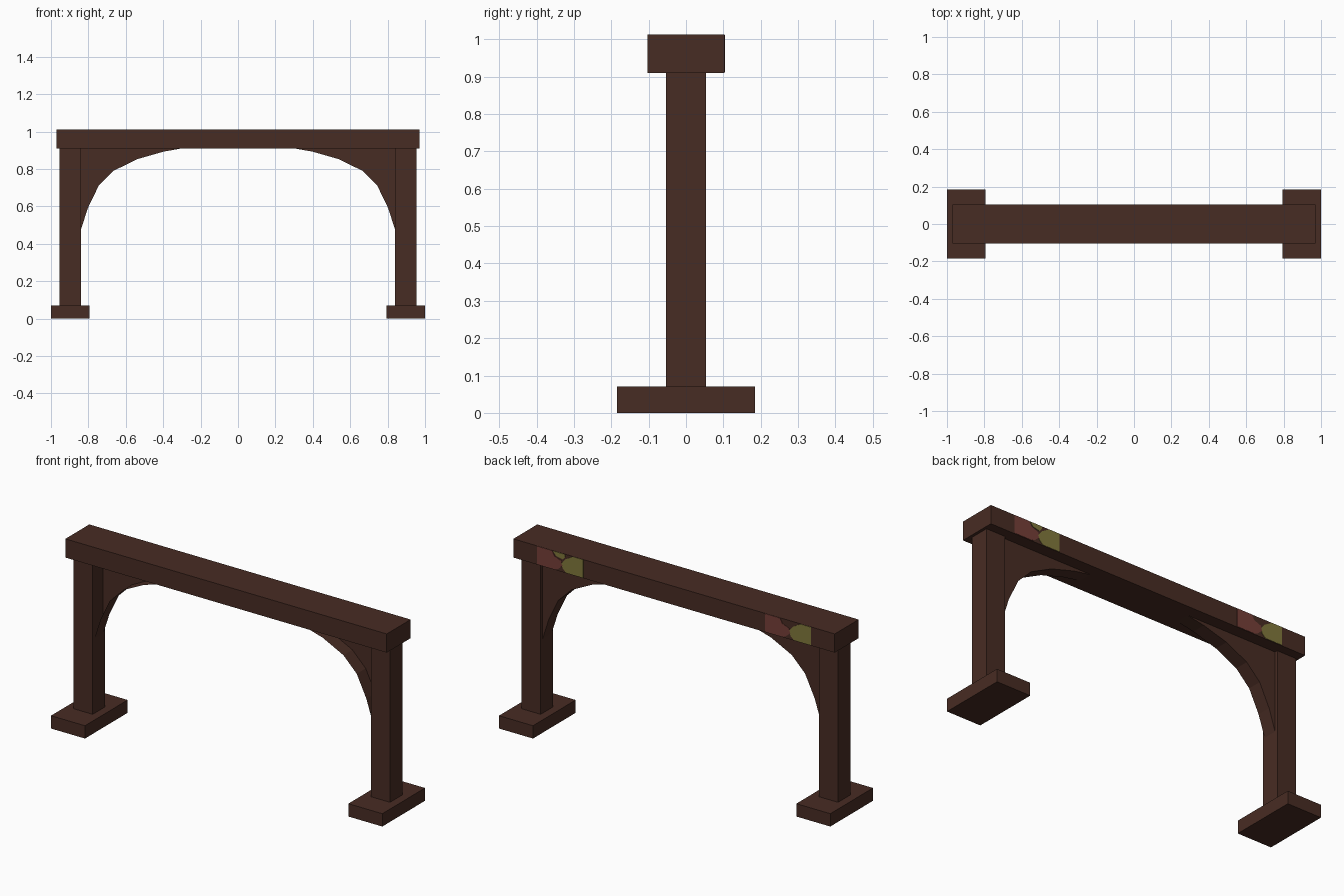
import bpy

if "Cube" in bpy.data.objects:
    bpy.data.objects.remove(bpy.data.objects["Cube"])


def material(name, rgb):
    m = bpy.data.materials.new(name)
    m.diffuse_color = (*rgb, 1)
    m.use_nodes = True
    m.node_tree.nodes["Principled BSDF"].inputs["Base Color"].default_value = m.diffuse_color
    return m


WOOD = material("dark brown wood", (0.064, 0.025, 0.017))
RED = material("faded red paint", (0.18, 0.05, 0.04))
OLIVE = material("olive yellow paint", (0.22, 0.19, 0.045))


def mesh_object(name, verts, faces, mat):
    me = bpy.data.meshes.new(name)
    me.from_pydata(verts, [], faces)
    me.materials.append(mat)
    ob = bpy.data.objects.new(name, me)
    bpy.context.collection.objects.link(ob)
    return ob


def box(name, x0, x1, y, z0, z1):
    v = [(a, b, c) for a in (x0, x1) for b in (-y, y) for c in (z0, z1)]
    f = [(0, 1, 3, 2), (4, 6, 7, 5), (0, 4, 5, 1), (2, 3, 7, 6), (0, 2, 6, 4), (1, 5, 7, 3)]
    return mesh_object(name, v, f, WOOD)


def mirror_x(ob):
    ob.modifiers.new("mirror", 'MIRROR').use_axis[0] = True


# Top beam
box("top_beam", -0.97, 0.97, 0.103, 0.91, 1.012)

# Posts and feet
mirror_x(box("post", 0.84, 0.955, 0.053, 0.07, 0.91))
mirror_x(box("foot", 0.795, 1.0, 0.184, 0.0, 0.07))

# Curved corner bracket: back plate plus curved lip, open toward the front
curve = [(0.84, 0.475), (0.803, 0.59), (0.745, 0.71), (0.665, 0.79),
         (0.54, 0.852), (0.40, 0.892), (0.30, 0.91)]
n = len(curve)
Y_FRONT, Y_BACK = -0.04, 0.037
verts = [(x, Y_FRONT, z) for x, z in curve] + [(x, Y_BACK, z) for x, z in curve]
verts.append((0.84, Y_BACK, 0.91))
faces = [(i, n + i, n + i + 1, i + 1) for i in range(n - 1)]
faces += [(n + i, 2 * n, n + i + 1) for i in range(n - 1)]
mirror_x(mesh_object("corner_bracket", verts, faces, WOOD))


# Worn paint patches on the back of the beam, as thin plates
def plate(name, outline, dx, mat):
    k = len(outline)
    v = [(x + dx, y, z) for y in (0.103, 0.105) for x, z in outline]
    f = [tuple(range(k))[::-1], tuple(range(k, 2 * k))]
    f += [(i, (i + 1) % k, k + (i + 1) % k, k + i) for i in range(k)]
    mesh_object(name, v, f, mat)


red = [(0.825, 0.912), (0.825, 1.011), (0.735, 1.011), (0.72, 0.985), (0.68, 0.97),
       (0.672, 0.945), (0.70, 0.92), (0.72, 0.912)]
olive = [(0.67, 0.93), (0.68, 0.955), (0.655, 0.985), (0.63, 1.0), (0.61, 1.011),
         (0.548, 1.011), (0.548, 0.912), (0.65, 0.912)]
spot = [(0.73, 1.011), (0.71, 0.988), (0.67, 0.98), (0.655, 1.0), (0.66, 1.011)]
for dx in (0.0, -1.375):
    plate("red_patch", red, dx, RED)
    plate("olive_patch", olive, dx, OLIVE)
plate("olive_spot", spot, 0.0, OLIVE)
